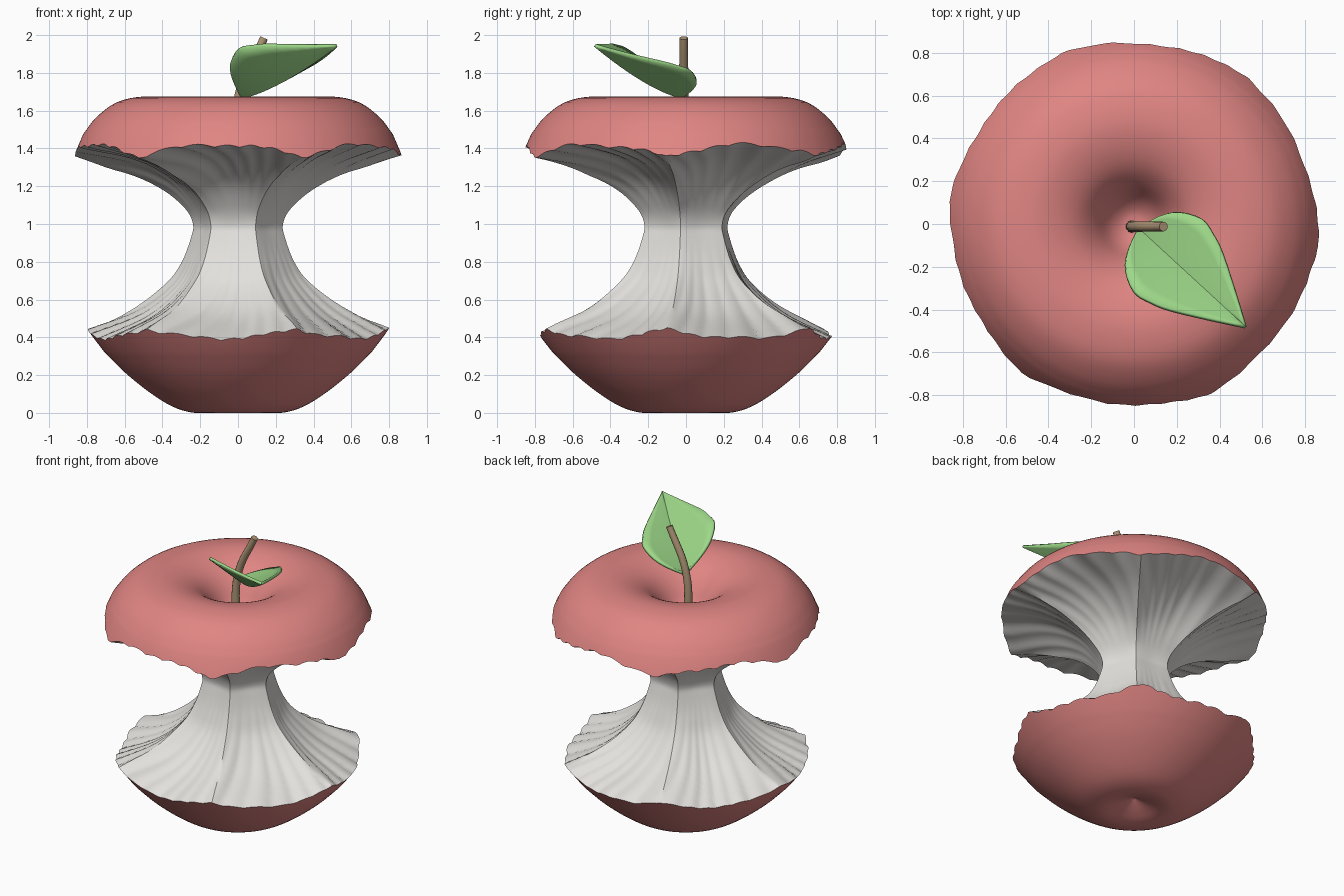
import bpy, bmesh
from math import sin, cos, pi, radians
from mathutils import Vector

cube = bpy.data.objects.get("Cube")
if cube:
    bpy.data.objects.remove(cube, do_unlink=True)

SEGMENTS = 240
BITES = 6
TURN = radians(-7)


def material(name, rgb):
    mat = bpy.data.materials.new(name)
    mat.use_nodes = True
    mat.diffuse_color = (*rgb, 1)
    bsdf = next(n for n in mat.node_tree.nodes if n.type == 'BSDF_PRINCIPLED')
    bsdf.inputs["Base Color"].default_value = (*rgb, 1)
    bsdf.inputs["Roughness"].default_value = 0.7
    return mat


red = material("skin red", (0.74, 0.235, 0.225))
cream = material("flesh white", (0.77, 0.75, 0.72))
green = material("leaf green", (0.34, 0.69, 0.25))
brown = material("stem brown", (0.42, 0.30, 0.18))


def spline(points, steps):
    """Smooth curve through (radius, height) points."""
    pts = [Vector(p) for p in points]
    pts = [2 * pts[0] - pts[1]] + pts + [2 * pts[-1] - pts[-2]]
    out = []
    for a, b, c, d in zip(pts, pts[1:], pts[2:], pts[3:]):
        for k in range(steps):
            t = k / steps
            out.append(0.5 * (2 * b + (c - a) * t + (2 * a - 5 * b + 4 * c - d) * t * t
                              + (3 * b - a - 3 * c + d) * t ** 3))
    return out + [pts[-2]]


def finish(bm, name, mat, angle=30):
    bmesh.ops.remove_doubles(bm, verts=bm.verts, dist=0.0004)
    mesh = bpy.data.meshes.new(name)
    bm.to_mesh(mesh)
    bm.free()
    mesh.materials.append(mat)
    obj = bpy.data.objects.new(name, mesh)
    bpy.context.collection.objects.link(obj)
    bpy.ops.object.select_all(action='DESELECT')
    obj.select_set(True)
    bpy.context.view_layer.objects.active = obj
    bpy.ops.object.shade_smooth_by_angle(angle=radians(angle))
    return obj


def lathe(name, rings, mat):
    """Skin rings of (radius, height) pairs, ordered from top to bottom."""
    bm = bmesh.new()
    loops = []
    for ring in rings:
        loops.append([bm.verts.new((r * cos(TURN + 2 * pi * i / SEGMENTS),
                                    r * sin(TURN + 2 * pi * i / SEGMENTS), z))
                      for i, (r, z) in enumerate(ring)])
    for up, low in zip(loops, loops[1:]):
        for i in range(SEGMENTS):
            j = (i + 1) % SEGMENTS
            bm.faces.new((up[i], low[i], low[j], up[j]))
    return finish(bm, name, mat)


# Flesh: ridge and hollow profiles, blended around six bites
ridge = spline([(.87, 1.355), (.6, 1.275), (.4, 1.18), (.28, 1.08), (.24, 1.0),
                (.25, .93), (.30, .80), (.38, .69), (.55, .56), (.80, .445)], 5)
hollow = spline([(.845, 1.42), (.55, 1.34), (.36, 1.23), (.25, 1.1), (.205, 1.0),
                 (.215, .93), (.26, .80), (.33, .67), (.5, .52), (.765, .395)], 5)


def flesh_ring(a, b):
    ring = []
    flare = max(0, (a.x - 0.25) / 0.6)
    top = a.y > 1
    for i in range(SEGMENTS):
        theta = 2 * pi * i / SEGMENTS
        d = 1 - abs(2 * (BITES * i / SEGMENTS % 1) - 1)
        p = a.lerp(b, 1 - (1 - d) ** 2)
        # Tooth marks, slanting and deepening toward the rim
        swirl = theta + 0.25 * flare
        mark = abs(sin(18 * swirl + sin(5 * theta))) - 0.6 + 0.5 * sin(11 * swirl)
        dz = 0.013 * flare * mark
        ring.append((p.x + dz * (-0.4 if top else 0.8), p.y + dz))
    return ring


flesh_rings = [flesh_ring(a, b) for a, b in zip(ridge, hollow)]
lathe("flesh_core", flesh_rings, cream)


def plain(points):
    return [[(p.x, p.y)] * SEGMENTS for p in points]


# Skin caps meet the bitten rims
top_skin = spline([(0, 1.36), (.06, 1.37), (.12, 1.42), (.19, 1.53), (.27, 1.61), (.38, 1.66),
                   (.5, 1.675), (.64, 1.645), (.75, 1.565), (.82, 1.475)], 4)
lathe("top_skin", plain(top_skin) + [flesh_rings[0]], red)

bottom_skin = spline([(.71, .325), (.6, .215), (.47, .11), (.35, .035), (.25, .003),
                      (.18, .004), (.11, .025), (.05, .05), (0, .075)], 4)
lathe("bottom_skin", [flesh_rings[-1]] + plain(bottom_skin), red)

# Stem: tapered bent tube
curve = bpy.data.curves.new("stem", 'CURVE')
curve.dimensions = '3D'
curve.bevel_depth = 0.025
curve.bevel_resolution = 3
curve.use_fill_caps = True
path = curve.splines.new('BEZIER')
path.bezier_points.add(2)
for point, (x, z, radius) in zip(path.bezier_points,
                                 [(-.01, 1.33, 1.2), (.01, 1.7, 1.0), (.138, 1.985, .9)]):
    point.co = (x, -.012, z)
    point.radius = radius
    point.handle_left_type = point.handle_right_type = 'AUTO'
curve.materials.append(brown)
bpy.context.collection.objects.link(bpy.data.objects.new("stem", curve))

# Leaf: folded along its midrib, one side raised more than the other
base, along = Vector((.02, -.02, 0)), Vector((.736, -.677, 0))
across = Vector((.677, .736, 0))
outline = spline([(0, .005), (.035, .11), (.09, .185), (.19, .232), (.28, .215), (.37, .18),
                  (.54, .085), (.68, .002)], 3)
bm = bmesh.new()
rows = []
for s, width in outline:
    s = max(s, 0)
    row = []
    for k in range(-4, 5):
        w = width * k / 4
        lift = 0.88 * -w if w < 0 else 0.38 * w
        spot = base + along * s + across * w
        spot.z = 1.675 + .27 * (s / .68) ** 1.4 + lift
        row.append(bm.verts.new(spot))
    rows.append(row)
for near, far in zip(rows, rows[1:]):
    for k in range(8):
        bm.faces.new((near[k], far[k], far[k + 1], near[k + 1]))
leaf = finish(bm, "leaf", green, 35)
thick = leaf.modifiers.new("thickness", 'SOLIDIFY')
thick.thickness = 0.018
thick.offset = 0
